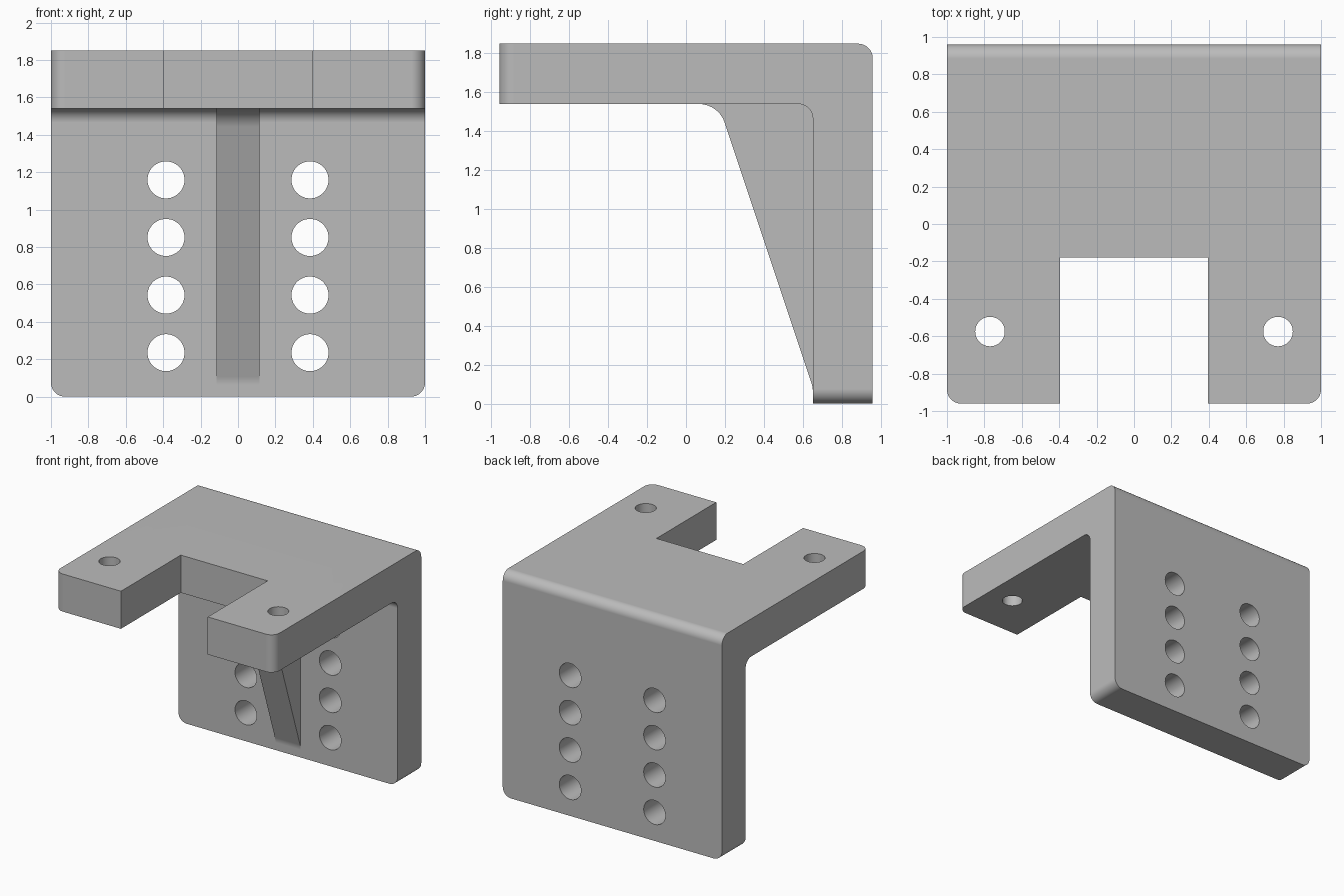
import bpy, bmesh, math
from mathutils import Vector, Matrix

if "Cube" in bpy.data.objects:
    bpy.data.objects.remove(bpy.data.objects["Cube"])

TOP, UNDER = 1.85, 1.54        # heights of the shelf faces
BACK, INNER = 0.96, 0.652      # depths of the back plate faces

grey = bpy.data.materials.new("plain grey")
grey.use_nodes = True
grey.diffuse_color = (0.5, 0.5, 0.5, 1)
grey.node_tree.nodes["Principled BSDF"].inputs["Base Color"].default_value = (0.5, 0.5, 0.5, 1)


def rounded(points, steps=10):
    """Turn (y, z, radius) corners into a profile with tangent arcs."""
    out = []
    for i, (y, z, r) in enumerate(points):
        c = Vector((y, z))
        if r == 0:
            out.append(c)
            continue
        a = (Vector(points[i - 1][:2]) - c).normalized()
        b = (Vector(points[(i + 1) % len(points)][:2]) - c).normalized()
        half = a.angle(b) / 2
        centre = c + (a + b).normalized() * (r / math.sin(half))
        start = c + a * (r / math.tan(half)) - centre
        end = c + b * (r / math.tan(half)) - centre
        sweep = math.pi - 2 * half
        for k in range(steps + 1):
            t = k / steps
            out.append(centre + (start * math.sin((1 - t) * sweep)
                                 + end * math.sin(t * sweep)) / math.sin(sweep))
    return out


def add_object(name, bm):
    bmesh.ops.recalc_face_normals(bm, faces=bm.faces)
    mesh = bpy.data.meshes.new(name)
    bm.to_mesh(mesh)
    bm.free()
    mesh.materials.append(grey)
    obj = bpy.data.objects.new(name, mesh)
    bpy.context.collection.objects.link(obj)
    return obj


def extruded(profile, half_width):
    bm = bmesh.new()
    face = bm.faces.new([bm.verts.new((-half_width, p.x, p.y)) for p in profile])
    moved = bmesh.ops.extrude_face_region(bm, geom=[face])["geom"]
    bmesh.ops.translate(bm, vec=(2 * half_width, 0, 0),
                        verts=[v for v in moved if isinstance(v, bmesh.types.BMVert)])
    return bm


def drill(name, location, radius, tilt):
    bm = bmesh.new()
    bmesh.ops.create_cone(bm, cap_ends=True, segments=48, radius1=radius, radius2=radius,
                          depth=0.6, matrix=Matrix.Translation(location) @ Matrix.Rotation(tilt, 4, "X"))
    return add_object(name, bm)


# L-shaped body: shelf and back plate, with rounded free corners
bm = extruded(rounded([(-BACK, UNDER, 0), (INNER, UNDER, 0.075), (INNER, 0, 0),
                       (BACK, 0, 0), (BACK, TOP, 0.075), (-BACK, TOP, 0)]), 1)


def is_free_corner(edge):
    a, b = (v.co for v in edge.verts)
    if abs(a.x - b.x) > 0.01:
        return False
    return max(a.z, b.z) < 0.01 or max(a.y, b.y) < -BACK + 0.01


bmesh.ops.bevel(bm, geom=[e for e in bm.edges if is_free_corner(e)], offset=0.075,
                segments=10, profile=0.5, affect="EDGES")
bracket = add_object("bracket", bm)

# Central rib, reaching into the body so that the two merge
rib = add_object("rib", extruded(rounded([
    (INNER, 0.085, 0.14), (0.167, UNDER, 0.14), (0, UNDER, 0), (0, 1.7, 0),
    (0.8, 1.7, 0), (0.8, 0.02, 0), (INNER, 0.02, 0)]), 0.115))

# Slot in the shelf
bm = bmesh.new()
bmesh.ops.create_cube(bm, size=1, matrix=Matrix.Translation((0, -0.68, 1.7))
                      @ Matrix.Diagonal((0.792, 1, 1, 1)))
cutters = [add_object("slot_cutter", bm)]

# Bolt holes in both plates
for side in (-1, 1):
    cutters.append(drill("shelf_hole_cutter", (side * 0.77, -0.575, 1.7), 0.079, 0))
    for row in range(4):
        cutters.append(drill("back_hole_cutter", (side * 0.385, 0.806, 0.235 + row * 0.308),
                             0.099, math.pi / 2))

for helper, operation in [(rib, "UNION")] + [(c, "DIFFERENCE") for c in cutters]:
    helper.hide_render = True
    mod = bracket.modifiers.new(helper.name, "BOOLEAN")
    mod.operation, mod.object, mod.solver = operation, helper, "EXACT"

# Bake the cuts and remove the helpers
bpy.context.view_layer.update()
evaluated = bracket.evaluated_get(bpy.context.evaluated_depsgraph_get())
finished = bpy.data.meshes.new_from_object(evaluated)
bracket.modifiers.clear()
bracket.data = finished
for helper in [rib] + cutters:
    bpy.data.objects.remove(helper)
finished.materials.clear()
finished.materials.append(grey)
for polygon in finished.polygons:
    polygon.material_index = 0

# Smooth arcs and bores, crisp edges and flat plates
for obj in bpy.context.selected_objects:
    obj.select_set(False)
bracket.select_set(True)
bpy.context.view_layer.objects.active = bracket
bpy.ops.object.shade_smooth_by_angle(angle=math.radians(25))
weighted = bracket.modifiers.new("even_shading", "WEIGHTED_NORMAL")
weighted.keep_sharp = True
